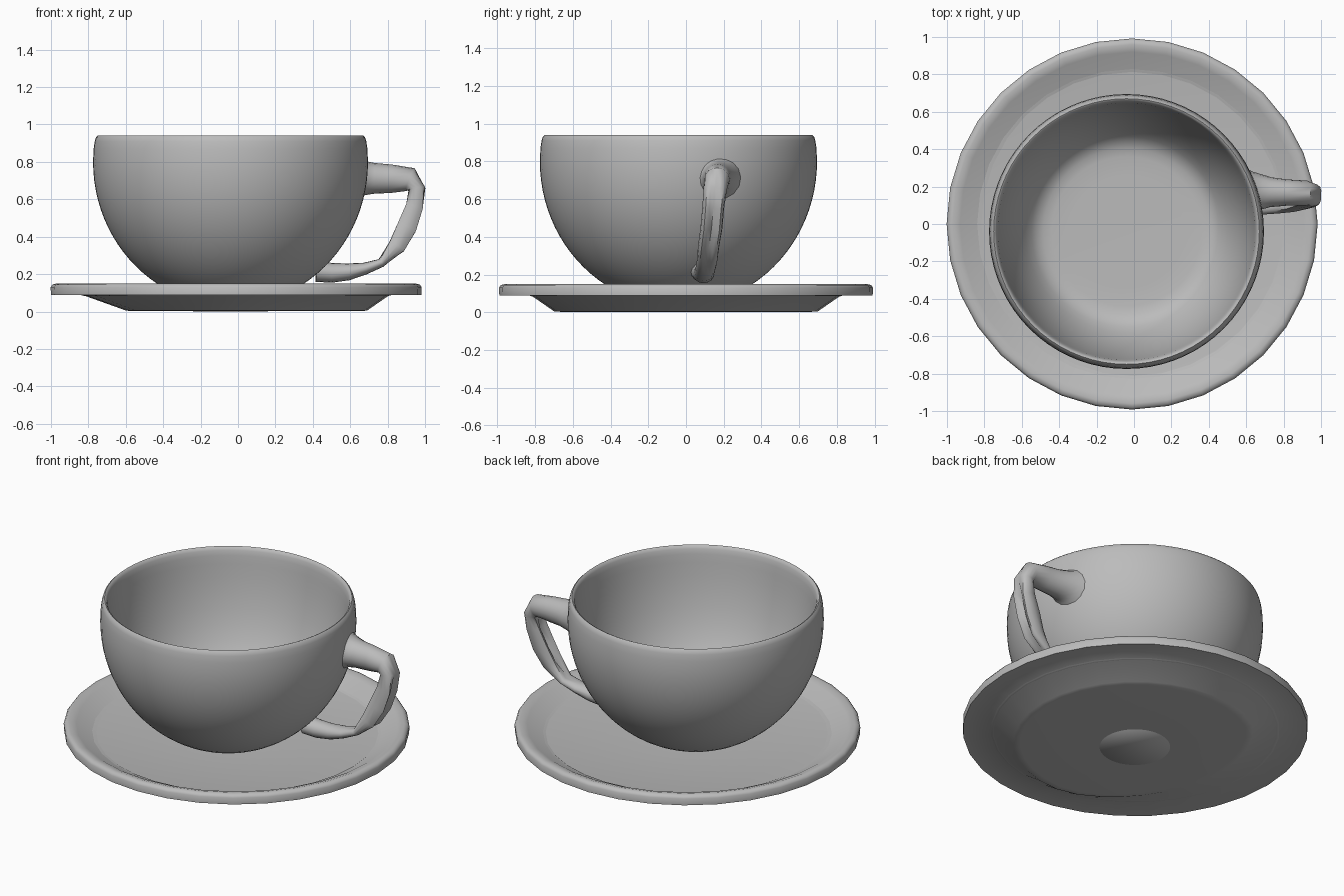
import bpy, bmesh, math
from mathutils import Vector

cube = bpy.data.objects.get("Cube")
if cube:
    bpy.data.objects.remove(cube)

GREY = (0.5, 0.5, 0.5, 1)
mat = bpy.data.materials.new("grey_ceramic")
mat.use_nodes = True
mat.diffuse_color = GREY
mat.node_tree.nodes["Principled BSDF"].inputs["Base Color"].default_value = GREY


def loft(name, rings, angle):
    """Skin closed rings of points in order, cap both ends, smooth the result."""
    bm = bmesh.new()
    loops = [[bm.verts.new(p) for p in ring] for ring in rings]
    n = len(loops[0])
    for a, b in zip(loops, loops[1:]):
        for i in range(n):
            j = (i + 1) % n
            bm.faces.new((a[i], a[j], b[j], b[i]))
    bm.faces.new(loops[0])
    bm.faces.new(loops[-1])
    bmesh.ops.recalc_face_normals(bm, faces=bm.faces)
    mesh = bpy.data.meshes.new(name)
    bm.to_mesh(mesh)
    bm.free()
    mesh.materials.append(mat)
    obj = bpy.data.objects.new(name, mesh)
    bpy.context.collection.objects.link(obj)
    bpy.ops.object.select_all(action='DESELECT')
    obj.select_set(True)
    bpy.context.view_layer.objects.active = obj
    bpy.ops.object.shade_smooth_by_angle(angle=math.radians(angle))
    return obj


def circle(r, z, cx, cy, n):
    steps = [2 * math.pi * i / n for i in range(n)]
    return [Vector((cx + r * math.cos(a), cy + r * math.sin(a), z)) for a in steps]


# Saucer: 32-sided, from the underside centre round the rim to the floor
saucer_profile = [(0.2, 0.004), (0.66, 0.002), (0.7, 0.005), (0.82, 0.088), (0.99, 0.088),
                  (0.992, 0.13), (0.982, 0.144), (0.96, 0.15), (0.92, 0.138),
                  (0.825, 0.086), (0.81, 0.083), (0.2, 0.081)]
saucer_rings = [circle(r, z, -0.01, 0, 32) for r, z in saucer_profile]
# Shallow dent in one side of the foot
for p in saucer_rings[1] + saucer_rings[2]:
    away = abs(math.atan2(p.y, p.x) % (2 * math.pi) - math.radians(195))
    dent = max(0, math.cos(away * 1.3)) if away < 1.2 else 0
    p.x *= 1 - 0.17 * dent
    p.y *= 1 - 0.17 * dent
loft("saucer", saucer_rings, 60)

# Cup: half-ellipse bowl, rounded lip, tapering inner wall and wide flat inner floor
cup_profile = [(0.2, 0)]
for i in range(19):
    t = math.radians(20 + i * 70 / 18)
    cup_profile.append((0.735 * math.sin(t), 0.8 - 0.77 * math.cos(t)))
cup_profile += [(0.732, 0.87), (0.726, 0.91), (0.72, 0.93), (0.71, 0.94), (0.702, 0.936),
                (0.694, 0.92), (0.688, 0.89), (0.682, 0.84), (0.672, 0.76), (0.656, 0.67),
                (0.635, 0.58), (0.607, 0.49), (0.573, 0.41), (0.54, 0.35), (0.508, 0.305),
                (0.48, 0.279), (0.445, 0.262), (0.4, 0.255), (0.3, 0.253)]
loft("cup", [circle(r, z, -0.04, -0.04, 72) for r, z in cup_profile], 70)

# Handle: centre point, in-plane half thickness, sideways half width, groove depth
handle_path = [
    ((0.625, 0.165, 0.715), 0.125, 0.13, 0), ((0.655, 0.17, 0.714), 0.102, 0.108, 0),
    ((0.685, 0.172, 0.713), 0.09, 0.093, 0), ((0.73, 0.17, 0.712), 0.082, 0.08, 0),
    ((0.82, 0.168, 0.71), 0.076, 0.07, 0),
    ((0.92, 0.165, 0.705), 0.066, 0.067, 0), ((0.957, 0.155, 0.655), 0.054, 0.062, 0.2),
    ((0.943, 0.145, 0.56), 0.068, 0.058, 0.7), ((0.902, 0.135, 0.45), 0.078, 0.058, 0.7),
    ((0.85, 0.12, 0.35), 0.068, 0.056, 0.7), ((0.765, 0.11, 0.26), 0.024, 0.054, 0),
    ((0.68, 0.103, 0.23), 0.032, 0.053, 0), ((0.59, 0.097, 0.212), 0.045, 0.054, 0),
    ((0.5, 0.093, 0.207), 0.053, 0.058, 0), ((0.42, 0.09, 0.215), 0.056, 0.064, 0)]
points = [Vector(row[0]) for row in handle_path]
handle_rings = []
for i, (p, thick, wide, groove) in enumerate(handle_path):
    along = (points[min(i + 1, len(points) - 1)] - points[max(i - 1, 0)]).normalized()
    up = along.cross(Vector((0, 1, 0))).normalized()
    side = up.cross(along)
    ring = []
    for k in range(16):
        c, s = math.cos(math.pi * k / 8), math.sin(math.pi * k / 8)
        ring.append(points[i] + up * thick * c * (1 - groove * c ** 8) + side * wide * s)
    handle_rings.append(ring)
loft("handle", handle_rings, 50)
